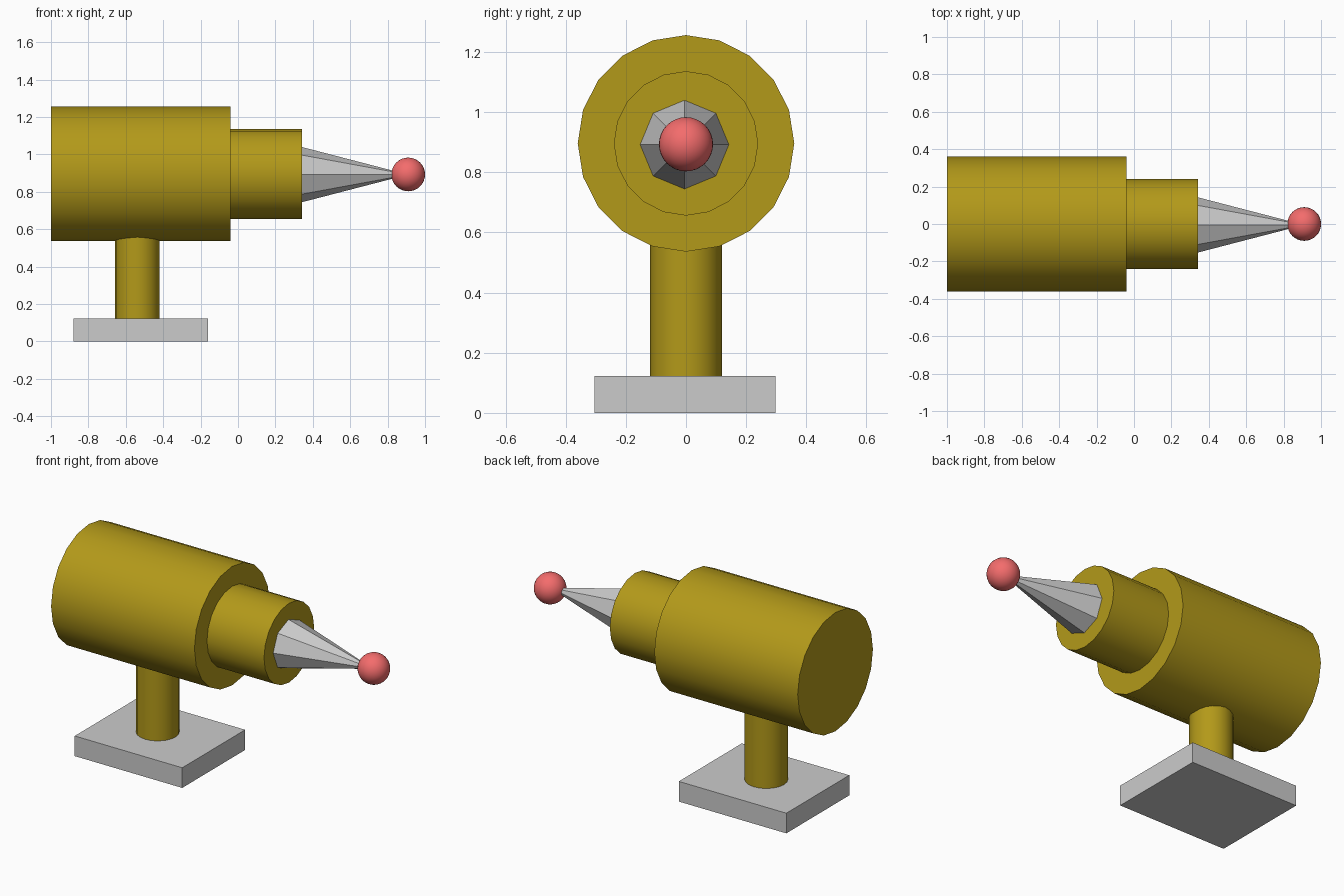
import bpy
from math import pi, radians

if "Cube" in bpy.data.objects:
    bpy.data.objects.remove(bpy.data.objects["Cube"])


def material(name, rgb):
    m = bpy.data.materials.new(name)
    m.diffuse_color = (*rgb, 1)
    m.use_nodes = True
    m.node_tree.nodes["Principled BSDF"].inputs["Base Color"].default_value = m.diffuse_color
    return m


ochre = material("ochre", (0.45, 0.32, 0.01))
red = material("red", (0.9, 0.15, 0.15))


def finish(name, mat=None, smooth=False):
    ob = bpy.context.object
    ob.name = name
    if mat:
        ob.data.materials.append(mat)
    if smooth:
        bpy.ops.object.shade_smooth_by_angle(angle=radians(40))
    return ob


def cylinder(name, radius, depth, location, along_x=False):
    rot = (0, pi / 2, 0) if along_x else (0, 0, 0)
    bpy.ops.mesh.primitive_cylinder_add(vertices=20, radius=radius, depth=depth,
                                        location=location, rotation=rot)
    return finish(name, ochre, True)


AXIS_Z = 0.896

# Flat base block
bpy.ops.mesh.primitive_cube_add(size=1, location=(-0.52, -0.004, 0.061))
base = finish("base")
base.scale = (0.72, 0.602, 0.122)

# Post, running up into the barrel
cylinder("post", 0.119, 0.48, (-0.538, 0, 0.36))

# Stepped barrel
cylinder("rear_barrel", 0.36, 0.96, (-0.52, 0, AXIS_Z), True)
cylinder("front_barrel", 0.24, 0.385, (0.1495, 0, AXIS_Z), True)

# Eight-sided pointed nozzle
bpy.ops.mesh.primitive_cone_add(vertices=8, radius1=0.148, radius2=0, depth=0.57,
                                location=(0.625, -0.005, 0.892), rotation=(0, pi / 2, 0))
finish("nozzle")

# Ball at the tip
bpy.ops.mesh.primitive_uv_sphere_add(segments=32, ring_count=16, radius=0.09,
                                     location=(0.91, 0, 0.893))
finish("tip_ball", red, True)
